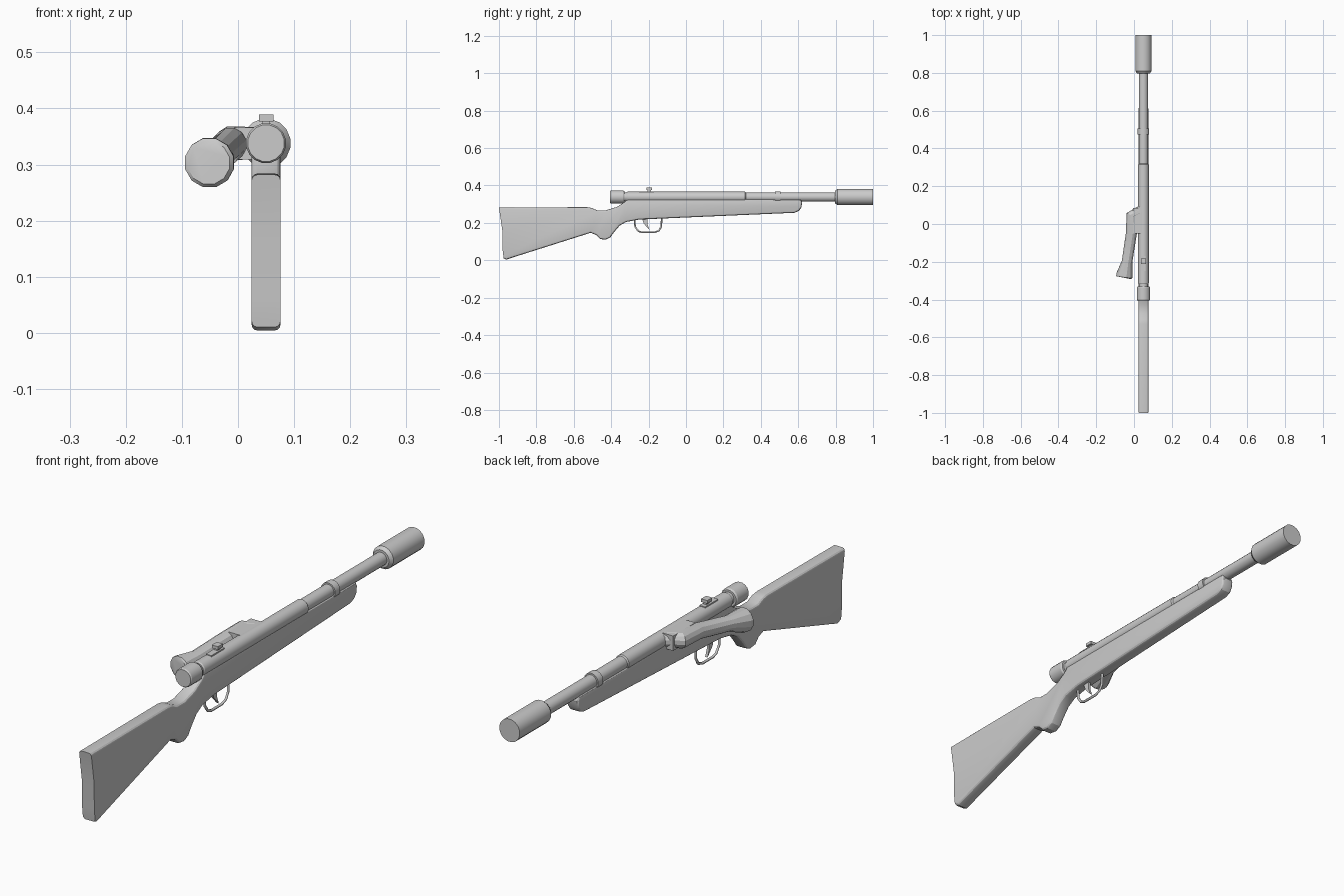
import bpy, bmesh, math
from mathutils import Vector

if "Cube" in bpy.data.objects:
    bpy.data.objects.remove(bpy.data.objects["Cube"])

GREY = (0.6, 0.6, 0.6, 1)
grey = bpy.data.materials.new("plain grey")
grey.use_nodes = True
grey.diffuse_color = GREY
grey.node_tree.nodes["Principled BSDF"].inputs["Base Color"].default_value = GREY

AX, AZ = 0.05, 0.338  # bore axis


def finish(name, bm, smooth=True):
    bmesh.ops.recalc_face_normals(bm, faces=bm.faces)
    mesh = bpy.data.meshes.new(name)
    bm.to_mesh(mesh)
    bm.free()
    ob = bpy.data.objects.new(name, mesh)
    bpy.context.collection.objects.link(ob)
    mesh.materials.append(grey)
    if smooth:
        bpy.ops.object.select_all(action='DESELECT')
        ob.select_set(True)
        bpy.context.view_layer.objects.active = ob
        bpy.ops.object.shade_smooth_by_angle(angle=math.radians(25))
    return ob


def tube(name, stations, sides):
    """Skin rings placed at (x, y, z, radius), each mitred to the path."""
    bm = bmesh.new()
    pts = [Vector(s[:3]) for s in stations]
    rings = []
    for i, s in enumerate(stations):
        a, b = pts[max(i - 1, 0)], pts[min(i + 1, len(pts) - 1)]
        t = (b - a).normalized()
        u = t.cross(Vector((0, 0, 1))).normalized()
        v = u.cross(t)
        ring = []
        for k in range(sides):
            ang = math.tau * (k + 0.5) / sides
            ring.append(bm.verts.new(pts[i] + s[3] * (u * math.cos(ang) + v * math.sin(ang))))
        rings.append(ring)
    for r, q in zip(rings, rings[1:]):
        for k in range(sides):
            j = (k + 1) % sides
            bm.faces.new((r[k], r[j], q[j], q[k]))
    bm.faces.new(rings[0])
    bm.faces.new(rings[-1])
    return finish(name, bm)


def turned(name, profile, sides=16):
    return tube(name, [(AX, y, AZ, r) for y, r in profile], sides)


def plate(name, outline, half, bevel=0.0, keep_sharp=-9):
    """Extrude a (y, z) outline sideways and round its rims."""
    bm = bmesh.new()
    face = bm.faces.new([bm.verts.new((AX - half, y, z)) for y, z in outline])
    new = bmesh.ops.extrude_face_region(bm, geom=[face])["geom"]
    bmesh.ops.translate(bm, vec=(2 * half, 0, 0), verts=[g for g in new if isinstance(g, bmesh.types.BMVert)])
    if bevel:
        rims = [e for e in bm.edges
                if abs(e.verts[0].co.x - e.verts[1].co.x) < 1e-5
                and max(v.co.y for v in e.verts) > keep_sharp]
        bmesh.ops.bevel(bm, geom=rims, offset=bevel, segments=3, profile=0.5, affect='EDGES')
    return finish(name, bm)


def box(name, low, high):
    bm = bmesh.new()
    bmesh.ops.create_cube(bm, size=1)
    for v in bm.verts:
        v.co = [l + (c + 0.5) * (h - l) for c, l, h in zip(v.co, low, high)]
    return finish(name, bm, False)


# Wooden stock with concave butt and grip
plate("stock", [
    (-1.0, 0.282), (-0.53, 0.284), (-0.505, 0.28), (-0.475, 0.267), (-0.43, 0.267),
    (-0.37, 0.285), (-0.33, 0.31), (-0.31, 0.328), (0.612, 0.328), (0.621, 0.31),
    (0.617, 0.283), (0.605, 0.265), (0.58, 0.254), (-0.25, 0.218), (-0.32, 0.205),
    (-0.355, 0.185), (-0.385, 0.15), (-0.405, 0.122), (-0.43, 0.11), (-0.46, 0.114),
    (-0.48, 0.135), (-0.51, 0.147), (-0.93, 0.014), (-0.96, 0.004), (-0.975, 0.01),
    (-0.981, 0.06), (-0.982, 0.16)], 0.026, 0.011, keep_sharp=-0.974)

# Barrel, receiver and turned fittings
turned("barrel", [(0.30, 0.025), (0.82, 0.025)])
turned("receiver", [(-0.318, 0.026), (-0.312, 0.029), (0.315, 0.029), (0.32, 0.025)])
turned("muzzle_sleeve", [(0.797, 0.034), (0.81, 0.044), (1.0, 0.044)])
turned("bolt_stem", [(-0.345, 0.024), (-0.30, 0.024)])
turned("bolt_cap", [(-0.405, 0.033), (-0.40, 0.036), (-0.337, 0.036), (-0.330, 0.032)])
turned("barrel_band", [(0.475, 0.031), (0.505, 0.031)])

# Small rear sight
box("sight_base", (0.038, -0.25, 0.355), (0.062, -0.17, 0.369))
box("sight_post", (0.044, -0.205, 0.36), (0.056, -0.187, 0.38))
box("sight_head", (0.037, -0.212, 0.377), (0.063, -0.182, 0.389))

# Offset side tube with its mounting block
tube("side_tube", [
    (0.045, 0.075, AZ, 0.029), (-0.012, 0.045, AZ, 0.031), (-0.014, -0.05, 0.336, 0.03),
    (-0.037, -0.2, 0.314, 0.029), (-0.05, -0.268, 0.304, 0.045),
    (-0.051, -0.28, 0.303, 0.045), (-0.052, -0.285, 0.303, 0.039)], 12)
box("side_mount", (-0.005, -0.05, 0.309), (0.045, 0.085, 0.366))

# Trigger guard loop and trigger
curve = bpy.data.curves.new("guard_path", 'CURVE')
curve.dimensions = '3D'
curve.bevel_depth = 0.005
curve.bevel_resolution = 1
path = [(-0.275, 0.222), (-0.272, 0.18), (-0.255, 0.156), (-0.235, 0.149),
        (-0.17, 0.149), (-0.145, 0.158), (-0.132, 0.18), (-0.13, 0.228)]
spline = curve.splines.new('POLY')
spline.points.add(len(path) - 1)
for p, (y, z) in zip(spline.points, path):
    p.co = (AX, y, z, 1)
guard = bpy.data.objects.new("trigger_guard", curve)
guard.scale.x = 1
curve.materials.append(grey)
bpy.context.collection.objects.link(guard)
plate("trigger", [(-0.235, 0.225), (-0.225, 0.195), (-0.195, 0.163), (-0.205, 0.19), (-0.205, 0.225)], 0.005)
